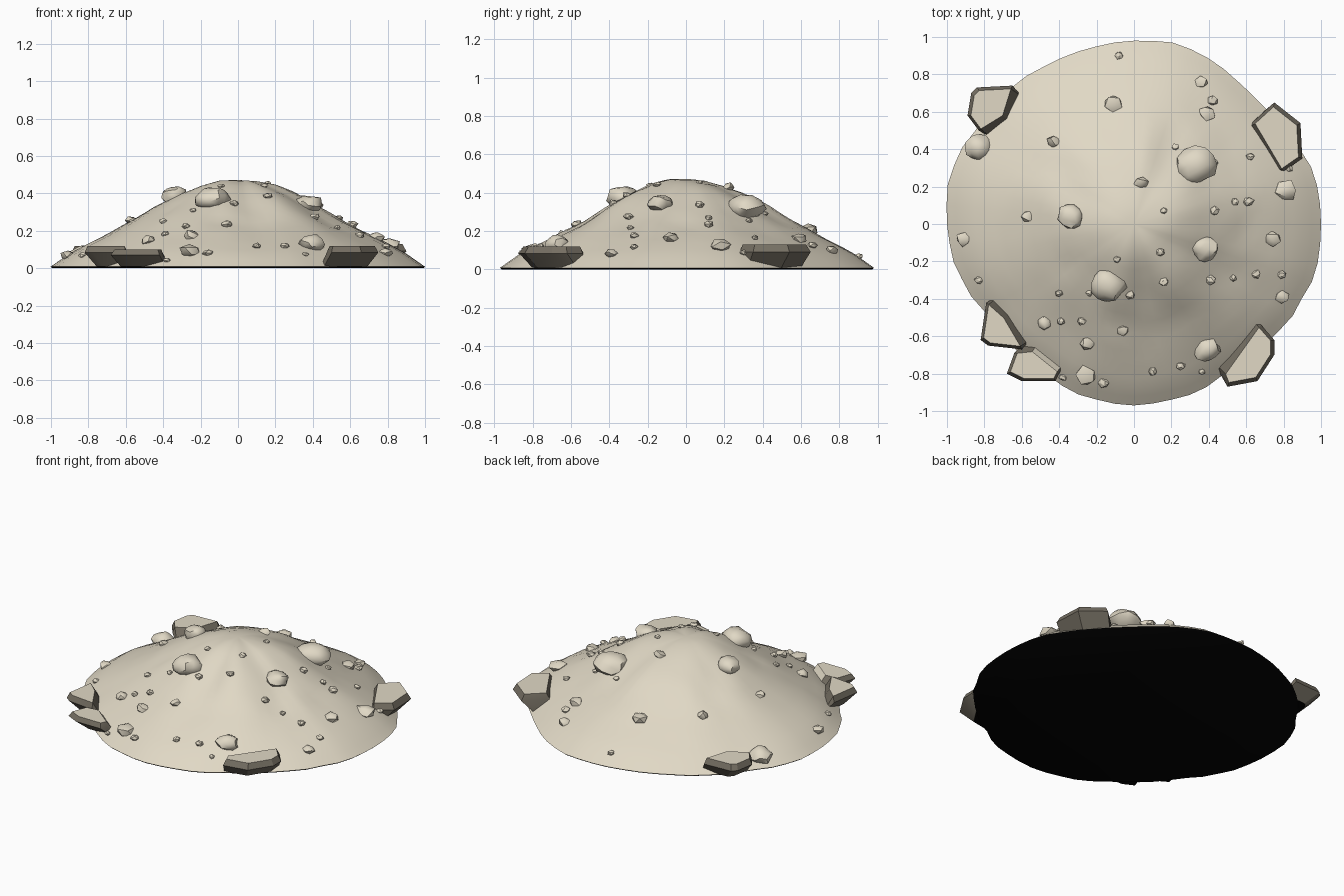
import bpy, bmesh, math, random
from mathutils import Vector, Euler, noise

if "Cube" in bpy.data.objects:
    bpy.data.objects.remove(bpy.data.objects["Cube"])

random.seed(7)


def material(name, rgb):
    m = bpy.data.materials.new(name)
    m.diffuse_color = (*rgb, 1)
    m.use_nodes = True
    m.node_tree.nodes["Principled BSDF"].inputs["Base Color"].default_value = m.diffuse_color
    return m


EARTH = material("pale_earth", (0.75, 0.69, 0.56))
BROKEN = material("dark_broken_rock", (0.18, 0.16, 0.125))
UNDER = material("black_underside", (0.001, 0.001, 0.001))

# Mound outline radius every 15 degrees, and height against relative radius
RIM = [1.0, 1.0, .96, .93, .96, .99, .98, .97, .97, .98, .99, 1.02,
       1.0, .98, .93, .92, .93, .96, .97, .96, .94, .95, .98, 1.0]
PROFILE = [.472, .466, .442, .402, .352, .295, .238, .185, .133, .078, .008]


def lerp_table(table, i, wrap=False):
    k = math.floor(i)
    n = len(table)
    a = table[k % n if wrap else min(k, n - 1)]
    b = table[(k + 1) % n if wrap else min(k + 1, n - 1)]
    return a + (b - a) * (i - k)


def rim(a):
    r = lerp_table(RIM, math.degrees(a) % 360 / 15, True)
    return r + .012 * noise.noise(Vector((math.cos(a) * 9, math.sin(a) * 9, 4)))


def bump(a, degrees, width):
    d = (math.degrees(a) - degrees + 180) % 360 - 180
    return math.exp(-(d / width) ** 2)


def ground(x, y):
    a = math.atan2(y, x)
    t = min(math.hypot(x, y) / rim(a), 1)
    z = lerp_table(PROFILE, t * 10)
    mid = math.sin(math.pi * t) ** 2
    # radial ridges and gullies, strongest halfway down the slope
    z += mid * (.022 * bump(a, -58, 14) - .03 * bump(a, -82, 14)
                - .02 * bump(a, -28, 12) - .015 * bump(a, 65, 12))
    rough = math.sin(math.pi * min(t + .1, 1))
    z += rough * .016 * noise.noise(Vector((x * 4, y * 4, 1.7)))
    z += rough * t * .014 * noise.noise(Vector((x * 9, y * 9, 5.2)))
    return max(z, .008)


def finish(bm, name, angle, mats):
    bmesh.ops.recalc_face_normals(bm, faces=bm.faces)
    me = bpy.data.meshes.new(name)
    bm.to_mesh(me)
    bm.free()
    for m in mats:
        me.materials.append(m)
    ob = bpy.data.objects.new(name, me)
    bpy.context.collection.objects.link(ob)
    bpy.ops.object.select_all(action='DESELECT')
    ob.select_set(True)
    bpy.context.view_layer.objects.active = ob
    bpy.ops.object.shade_smooth_by_angle(angle=math.radians(angle))
    return ob


# Earth mound: polar grid with a thin black foot and underside
bm = bmesh.new()
SEG, RINGS = 60, 20
top = bm.verts.new((0, 0, ground(0, 0)))
prev = None
for r in range(1, RINGS + 1):
    ring = []
    for s in range(SEG):
        a = 2 * math.pi * s / SEG
        d = rim(a) * r / RINGS
        x, y = d * math.cos(a), d * math.sin(a)
        ring.append(bm.verts.new((x, y, ground(x, y))))
    for s in range(SEG):
        n = (s + 1) % SEG
        if prev:
            bm.faces.new((prev[s], ring[s], ring[n], prev[n]))
        else:
            bm.faces.new((top, ring[s], ring[n]))
    prev = ring
foot = [bm.verts.new((v.co.x * .99, v.co.y * .99, 0)) for v in prev]
for s in range(SEG):
    n = (s + 1) % SEG
    bm.faces.new((prev[s], foot[s], foot[n], prev[n])).material_index = 1
bm.faces.new(foot[::-1]).material_index = 1
finish(bm, "earth_mound", 45, [EARTH, UNDER])


def add_rock(bm, x, y, r, detail, lift):
    verts = bmesh.ops.create_icosphere(bm, subdivisions=detail, radius=1)["verts"]
    turn = Euler([random.uniform(0, 6.28) for _ in range(3)]).to_matrix()
    seed = Vector((x * 9, y * 9, r * 50))
    z = ground(x, y) + lift * r
    for v in verts:
        p = turn @ v.co
        p *= 1 + .3 * noise.noise(p * 1.3 + seed)
        v.co = (x + p.x * r * 1.06, y + p.y * r * .96, z + p.z * r * .72)


# Half-buried stones: x, y, radius
STONES = [(.33, .31, .105), (-.14, -.33, .09), (.38, -.13, .07), (-.34, .04, .07),
          (.39, -.67, .065), (.81, .18, .06), (.74, -.08, .045), (-.91, -.08, .04),
          (-.11, .64, .05), (-.83, .41, .07), (-.26, -.81, .055), (-.25, -.64, .042),
          (-.48, -.53, .04), (-.06, -.57, .032), (.04, .22, .037), (-.57, .04, .032),
          (-.43, .44, .037), (.36, .76, .037), (.39, .59, .042), (.79, -.39, .037)]
bm = bmesh.new()
for x, y, r in STONES:
    add_rock(bm, x, y, r, 2 if r > .06 else 1, .12)
finish(bm, "stones", 42, [EARTH])

# Small angular pebbles: x, y
PEBBLES = [(.42, .66), (.25, -.76), (-.08, .9), (-.71, .64), (.62, .36), (.43, .33),
           (.22, .41), (.16, .07), (.43, .07), (.54, .12), (.53, -.29), (.65, -.27),
           (.79, -.27), (.16, -.31), (.41, -.3), (.14, -.15), (-.09, -.19), (-.4, -.37),
           (-.24, -.37), (-.02, -.38), (-.83, -.3), (-.28, -.52), (-.39, -.52),
           (.36, -.79), (.1, -.79), (-.16, -.85), (-.38, -.82), (.83, .3), (.61, .12)]
bm = bmesh.new()
for x, y in PEBBLES:
    add_rock(bm, x, y, random.uniform(.018, .03), 1, .25)
finish(bm, "pebbles", 25, [EARTH])

# Undercut slabs jutting from the rim, tops flush with the slope: height, plan outline
SLABS = [
    ("slab_front_right", .12, [(.68, -.54), (.75, -.62), (.75, -.7), (.66, -.84),
                               (.5, -.87), (.48, -.82), (.6, -.7)]),
    ("slab_front_left", .1, [(-.64, -.69), (-.68, -.8), (-.6, -.84), (-.42, -.84),
                             (-.4, -.8), (-.55, -.68)]),
    ("slab_left", .12, [(-.79, -.42), (-.82, -.62), (-.78, -.65), (-.6, -.67), (-.7, -.5)]),
    ("slab_back_right", .13, [(.64, .55), (.75, .65), (.89, .54), (.9, .35),
                              (.8, .28), (.7, .45)]),
    ("slab_back_left", .12, [(-.84, .73), (-.65, .74), (-.7, .58), (-.83, .5),
                             (-.89, .58), (-.87, .7)]),
]
for name, h, outline in SLABS:
    bm = bmesh.new()
    centre = sum((Vector(p) for p in outline), Vector((0, 0))) / len(outline)
    for x, y in outline:
        bm.verts.new((x * .92, y * .92, .008))
        bm.verts.new((x, y, h * .7))
        inner = Vector((x, y)).lerp(centre, .1)
        bm.verts.new((inner.x * .99, inner.y * .99,
                      max(h, ground(inner.x, inner.y) + .008)))
    hull = bmesh.ops.convex_hull(bm, input=bm.verts)
    loose = {v for v in hull["geom_interior"] if isinstance(v, bmesh.types.BMVert)}
    bmesh.ops.delete(bm, geom=list(loose), context='VERTS')
    bmesh.ops.recalc_face_normals(bm, faces=bm.faces)
    # broken outer sides are dark, weathered top stays pale, bottom is black
    for f in bm.faces:
        f.normal_update()
        f.material_index = 2 if f.normal.z < -.95 else 1 if f.normal.z < .55 else 0
    finish(bm, name, 28, [EARTH, BROKEN, UNDER])
